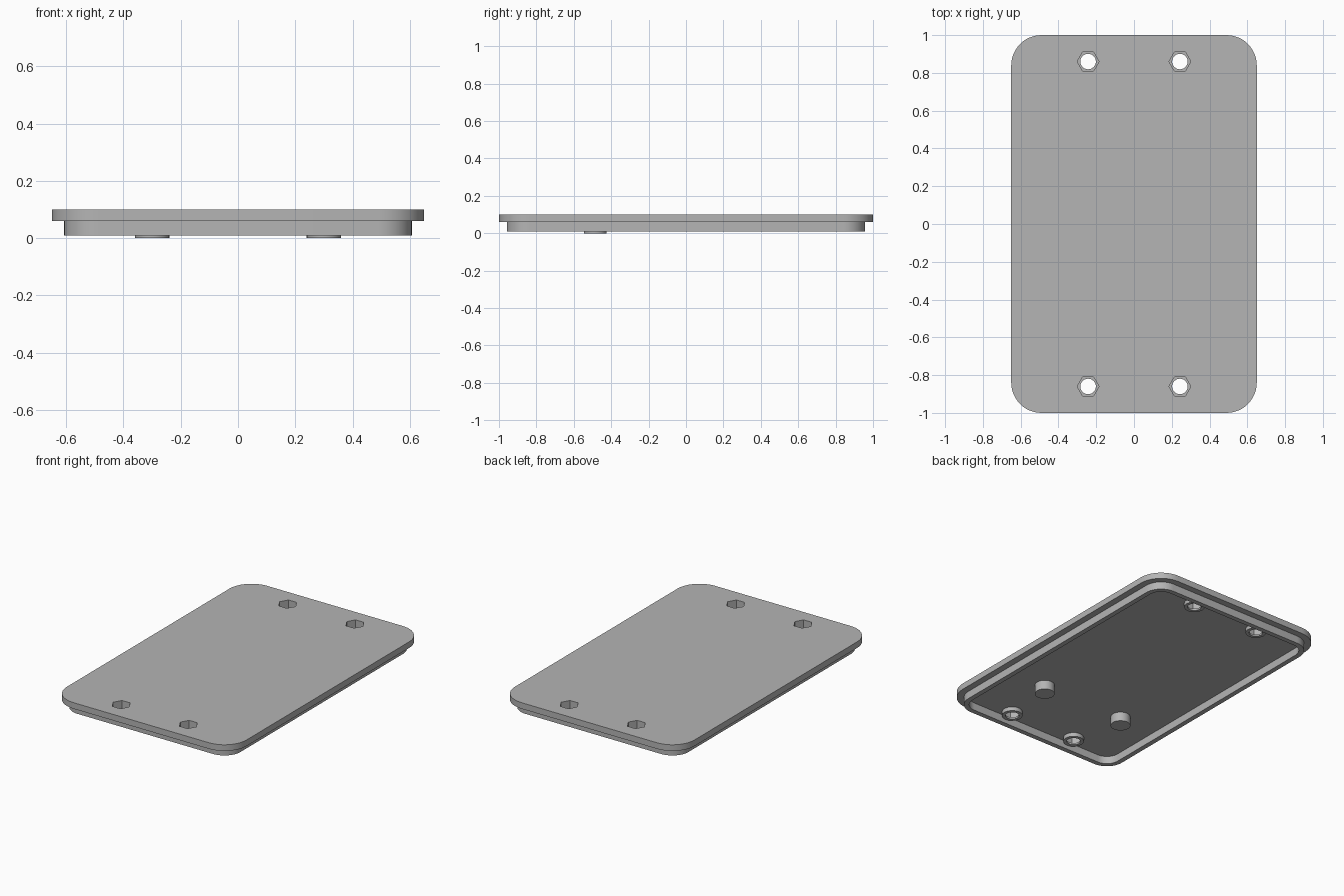
import bpy, bmesh, math

if "Cube" in bpy.data.objects:
    bpy.data.objects.remove(bpy.data.objects["Cube"])

TOP, LEDGE, RIM_BOTTOM = 0.10, 0.06, 0.01
BOSS_BOTTOM, POCKET_FLOOR = 0.034, 0.046
HOLES = [(sx * 0.243, sy * 0.86) for sx in (-1, 1) for sy in (-1, 1)]

grey = bpy.data.materials.new("matte grey")
grey.use_nodes = True
colour = (0.46, 0.46, 0.46, 1)
grey.diffuse_color = colour
grey.node_tree.nodes["Principled BSDF"].inputs["Base Color"].default_value = colour


def make_object(name, bm):
    bmesh.ops.recalc_face_normals(bm, faces=bm.faces)
    mesh = bpy.data.meshes.new(name)
    bm.to_mesh(mesh)
    bm.free()
    mesh.materials.append(grey)
    obj = bpy.data.objects.new(name, mesh)
    bpy.context.collection.objects.link(obj)
    return obj


def rounded_loop(bm, inset, z, steps=12):
    """Ring of vertices around a rounded rectangle, inset from the plate edge."""
    radius = 0.16 - inset
    verts = []
    for k, (sx, sy) in enumerate([(1, 1), (-1, 1), (-1, -1), (1, -1)]):
        for i in range(steps + 1):
            a = math.pi / 2 * (k + i / steps)
            verts.append(bm.verts.new((sx * (0.65 - 0.16) + radius * math.cos(a),
                                       sy * (1 - 0.16) + radius * math.sin(a), z)))
    return verts


def add_cylinder(bm, x, y, radius, z0, z1, sides=40):
    ring = [(x + radius * math.cos(math.tau * i / sides),
             y + radius * math.sin(math.tau * i / sides)) for i in range(sides)]
    base = bm.faces.new([bm.verts.new((px, py, z0)) for px, py in ring])
    top = bmesh.ops.extrude_face_region(bm, geom=[base])["geom"]
    for v in top:
        if isinstance(v, bmesh.types.BMVert):
            v.co.z = z1


def cylinders(name, places, radius, z0, z1, sides=40):
    bm = bmesh.new()
    for x, y in places:
        add_cylinder(bm, x, y, radius, z0, z1, sides)
    return make_object(name, bm)


def combine(target, tool, operation):
    """Apply a boolean and remove the helper."""
    mod = target.modifiers.new("boolean", "BOOLEAN")
    mod.object, mod.operation, mod.solver = tool, operation, "EXACT"
    graph = bpy.context.evaluated_depsgraph_get()
    mesh = bpy.data.meshes.new_from_object(target.evaluated_get(graph))
    target.modifiers.clear()
    target.data = mesh
    bpy.data.objects.remove(tool)


# Cover plate with a stepped rim underneath, as one closed shell
bm = bmesh.new()
section = [(0.075, LEDGE), (0.075, RIM_BOTTOM), (0.043, RIM_BOTTOM),
           (0.043, LEDGE), (0, LEDGE), (0, TOP)]
loops = [rounded_loop(bm, inset, z) for inset, z in section]
for a, b in zip(loops, loops[1:]):
    for i in range(len(a)):
        j = (i + 1) % len(a)
        bm.faces.new((a[i], a[j], b[j], b[i]))
bm.faces.new(loops[0])
bm.faces.new(loops[-1])
cover = make_object("cover_plate", bm)

# Screw bosses, hexagonal nut pockets and through holes
combine(cover, cylinders("bosses", HOLES, 0.062, BOSS_BOTTOM, 0.08), "UNION")
combine(cover, cylinders("nut_pockets", HOLES, 0.058, POCKET_FLOOR, 0.2, 6), "DIFFERENCE")
combine(cover, cylinders("screw_holes", HOLES, 0.041, -0.1, 0.2), "DIFFERENCE")

# Two support pegs on the underside
pegs = cylinders("support_pegs", [(-0.3, -0.485), (0.3, -0.485)], 0.06, 0, LEDGE)

# Smooth curved walls, sharp edges kept
for obj in (cover, pegs):
    bpy.ops.object.select_all(action="DESELECT")
    obj.select_set(True)
    bpy.context.view_layer.objects.active = obj
    bpy.ops.object.shade_smooth_by_angle(angle=math.radians(30))
